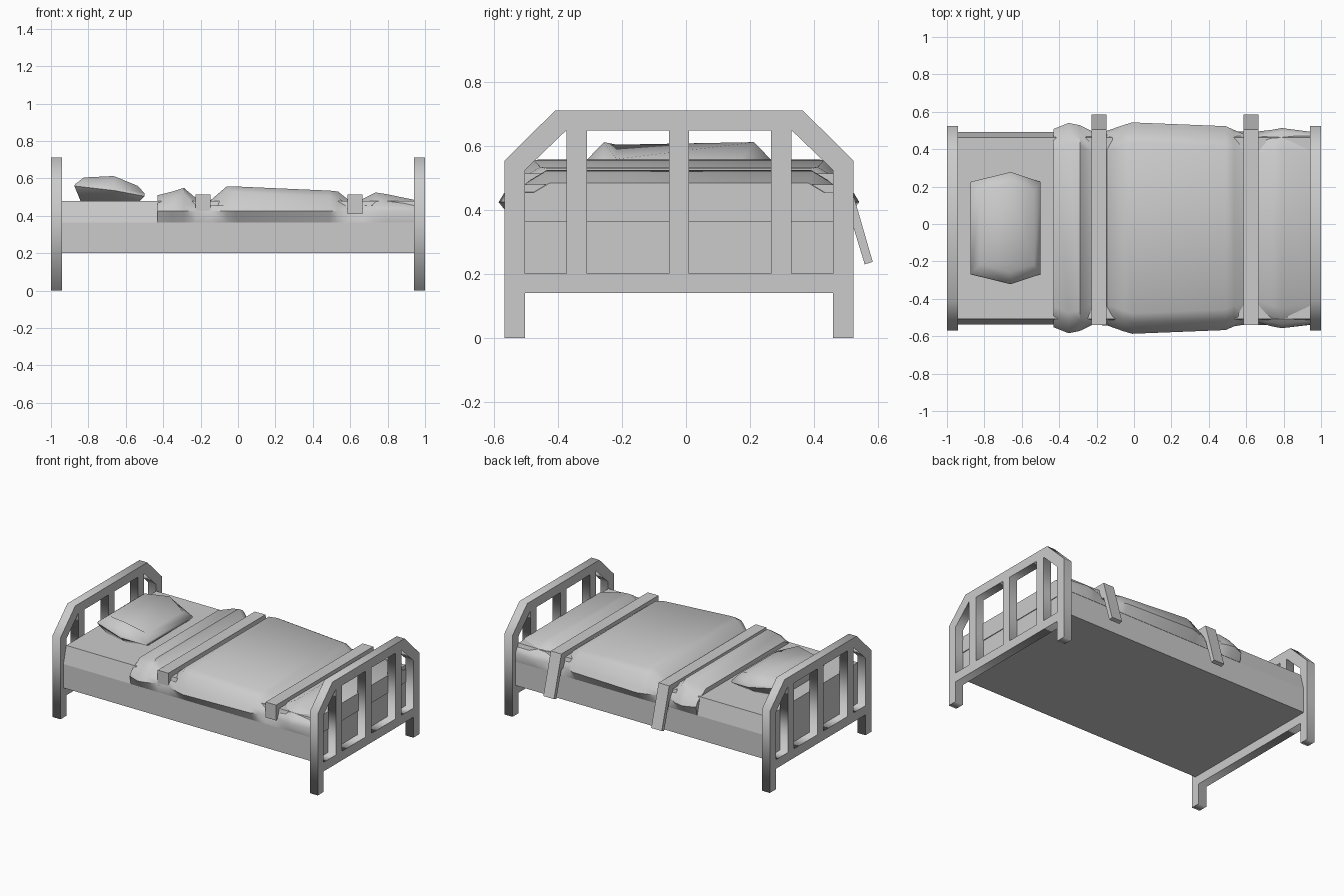
import bpy, bmesh, math

if "Cube" in bpy.data.objects:
    bpy.data.objects.remove(bpy.data.objects["Cube"])

CY = -0.022  # centre line of the bed in y


def make_object(name, bm, smooth=None):
    bmesh.ops.recalc_face_normals(bm, faces=bm.faces)
    me = bpy.data.meshes.new(name)
    bm.to_mesh(me)
    bm.free()
    ob = bpy.data.objects.new(name, me)
    bpy.context.collection.objects.link(ob)
    if smooth:
        bpy.ops.object.select_all(action='DESELECT')
        ob.select_set(True)
        bpy.context.view_layer.objects.active = ob
        bpy.ops.object.shade_smooth_by_angle(angle=math.radians(smooth))
    return ob


def loft(name, rings, smooth=None):
    """Skin a list of closed rings and cap both ends."""
    bm = bmesh.new()
    vs = [[bm.verts.new(p) for p in r] for r in rings]
    n = len(vs[0])
    for a, b in zip(vs, vs[1:]):
        for i in range(n):
            j = (i + 1) % n
            bm.faces.new((a[i], a[j], b[j], b[i]))
    bm.faces.new(vs[0])
    bm.faces.new(vs[-1])
    return make_object(name, bm, smooth)


def mirror_half(half):
    """Half section (offset, z) from bottom to top -> full closed (y, z) loop."""
    return [(CY + d, z) for d, z in half] + [(CY - d, z) for d, z in reversed(half)]


def prism(name, profile, x0, x1):
    return loft(name, [[(x, y, z) for y, z in profile] for x in (x0, x1)])


# Headboard and footboard: outline with four openings, extruded
outline = mirror_half([(0.483, 0.14), (0.483, 0), (0.547, 0), (0.547, 0.555), (0.388, 0.712)])
openings = []
for s in (-1, 1):
    openings.append([(CY + s * d, z) for d, z in
                     [(0.483, 0.202), (0.353, 0.202), (0.353, 0.65), (0.483, 0.525)]])
    openings.append([(CY + s * d, z) for d, z in
                     [(0.288, 0.202), (0.032, 0.202), (0.032, 0.65), (0.288, 0.65)]])

for name, x in (("headboard", -0.97), ("footboard", 0.97)):
    cu = bpy.data.curves.new(name, 'CURVE')
    cu.dimensions = '2D'
    cu.fill_mode = 'BOTH'
    cu.extrude = 0.03
    for loop in [outline] + openings:
        sp = cu.splines.new('POLY')
        sp.points.add(len(loop) - 1)
        for p, (y, z) in zip(sp.points, loop):
            p.co = (y, z, 0, 1)
        sp.use_cyclic_u = True
    ob = bpy.data.objects.new(name, cu)
    ob.location.x = x
    ob.rotation_euler = (math.pi / 2, 0, math.pi / 2)
    bpy.context.collection.objects.link(ob)
    bpy.ops.object.select_all(action='DESELECT')
    ob.select_set(True)
    bpy.context.view_layer.objects.active = ob
    bpy.ops.object.convert(target='MESH')

# Mattress with tapered upper sides
prism("mattress", mirror_half([(0.515, 0.202), (0.515, 0.365), (0.485, 0.48)]), -0.94, 0.94)

# Blanket: stations along the bed (x, half width, top height)
stations = [(-0.43, 0.53, 0.51), (-0.35, 0.562, 0.53), (-0.29, 0.55, 0.55), (-0.225, 0.518, 0.495),
            (-0.145, 0.52, 0.485), (-0.06, 0.55, 0.558), (-0.01, 0.565, 0.557), (0.49, 0.545, 0.535),
            (0.535, 0.525, 0.53), (0.585, 0.505, 0.49), (0.665, 0.505, 0.49), (0.735, 0.525, 0.525),
            (0.79, 0.535, 0.517), (0.945, 0.515, 0.485)]
rings = []
for x, hw, top in stations:
    half = [(0.517, 0.365), (hw, 0.425), (hw - 0.018, 0.455),
            (hw - 0.06, top - 0.03), (hw - 0.11, top)]
    rings.append([(x, y, z) for y, z in mirror_half(half)])
loft("blanket", rings, 45)

# Two straps: block over the bed, with a loose end hanging at the back
strap = [(-0.54, 0.41), (-0.54, 0.515), (0.505, 0.515), (0.585, 0.238),
         (0.56, 0.23), (0.505, 0.41)]
for i, x in enumerate((-0.188, 0.625)):
    prism(f"strap_{i + 1}", strap, x - 0.039, x + 0.041)

# Pillow: hexagonal layers, tilted down towards the foot
layers = [  # head x, middle x, foot x, side half width, middle half width, z of each
    (-0.84, -0.67, -0.53, 0.19, 0.23, (0.475, 0.475, 0.475)),
    (-0.875, -0.66, -0.50, 0.247, 0.30, (0.56, 0.535, 0.505)),
    (-0.87, -0.66, -0.50, 0.243, 0.296, (0.57, 0.55, 0.52)),
    (-0.825, -0.665, -0.535, 0.195, 0.235, (0.605, 0.613, 0.56)),
]
rings = []
for xh, xm, xf, a, b, (zh, zm, zf) in layers:
    side = [(xh, a, zh), (xm, b, zm), (xf, a, zf)]
    rings.append([(x, CY + d, z) for x, d, z in side] +
                 [(x, CY - d, z) for x, d, z in reversed(side)])
loft("pillow", rings, 50)
